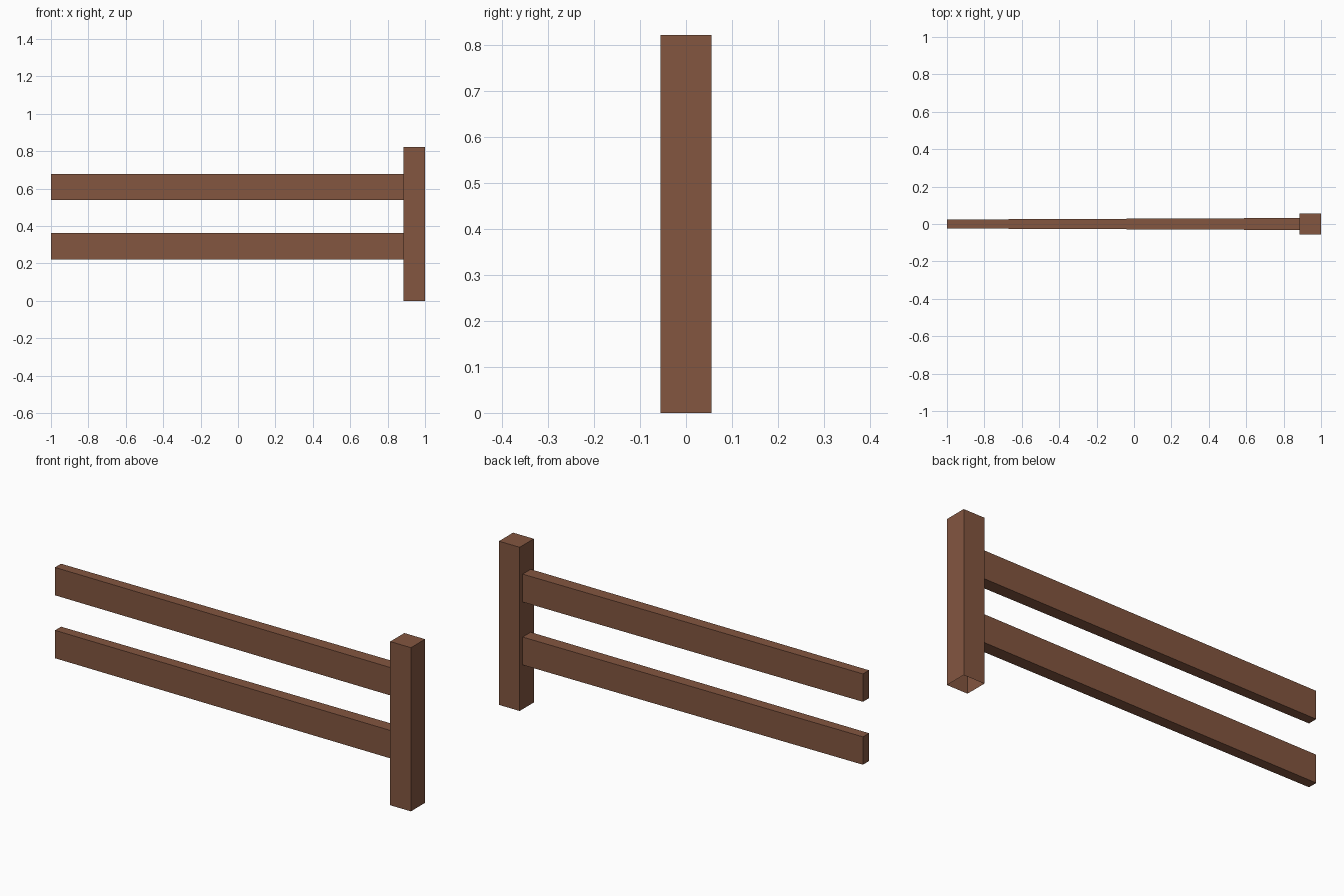
import bpy
import bmesh

cube = bpy.data.objects.get("Cube")
if cube:
    bpy.data.objects.remove(cube, do_unlink=True)

wood = bpy.data.materials.new("brown_wood")
wood.use_nodes = True
color = (0.227, 0.093, 0.051, 1.0)
wood.diffuse_color = color
bsdf = wood.node_tree.nodes["Principled BSDF"]
bsdf.inputs["Base Color"].default_value = color
bsdf.inputs["Roughness"].default_value = 0.9


def beam(name, x0, x1, half0, half1, z0, z1, open_side):
    """Box from x0 to x1 whose half thickness runs from half0 to half1, with one side left open."""
    bm = bmesh.new()
    bmesh.ops.create_cube(bm, size=2)
    bm.normal_update()
    hidden = [f for f in bm.faces if f.normal.dot(open_side) > 0.9]
    bmesh.ops.delete(bm, geom=hidden, context="FACES_ONLY")
    for v in bm.verts:
        left = v.co.x > 0
        v.co.y *= half1 if left else half0
        v.co.x = x1 if left else x0
        v.co.z = z1 if v.co.z > 0 else z0
    mesh = bpy.data.meshes.new(name)
    bm.to_mesh(mesh)
    bm.free()
    mesh.materials.append(wood)
    obj = bpy.data.objects.new(name, mesh)
    bpy.context.collection.objects.link(obj)
    return obj


# Upright post, open underneath
beam("post", 0.885, 1.0, 0.056, 0.056, 0.0, 0.822, (0, 0, -1))

# Two rails, thicker where they meet the post
for name, bottom in (("lower_rail", 0.222), ("upper_rail", 0.538)):
    beam(name, -1.0, 0.885, 0.024, 0.032, bottom, bottom + 0.14, (1, 0, 0))
